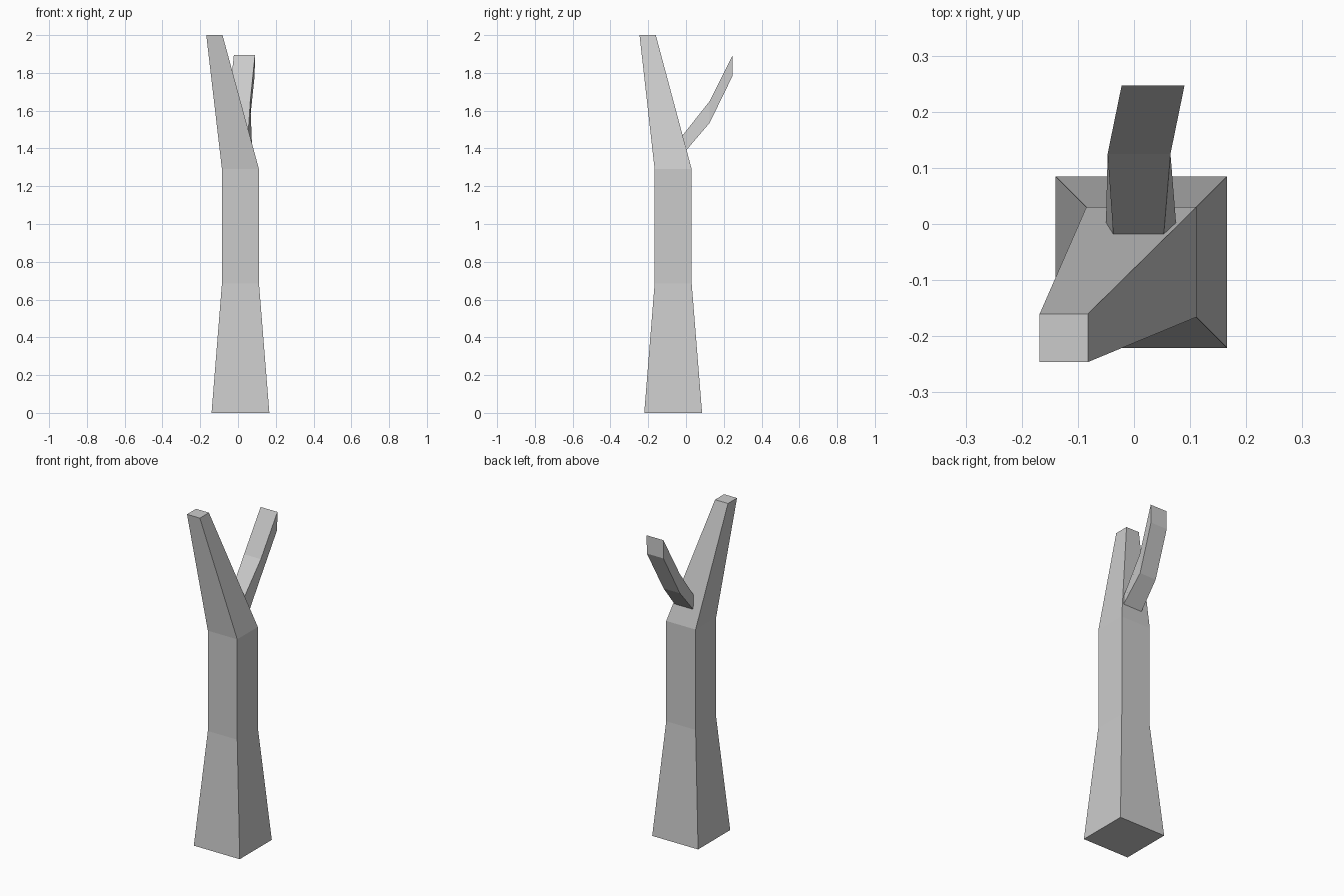
import bpy
import bmesh

cube = bpy.data.objects.get("Cube")
if cube:
    bpy.data.objects.remove(cube, do_unlink=True)

grey = bpy.data.materials.new("pale_grey")
grey.use_nodes = True
grey.diffuse_color = (0.6, 0.6, 0.6, 1)
grey.node_tree.nodes["Principled BSDF"].inputs["Base Color"].default_value = (0.6, 0.6, 0.6, 1)


def loft(name, rings, cap_start=True):
    """Skin four-cornered rings into a flat-shaded limb with a closed end."""
    bm = bmesh.new()
    loops = [[bm.verts.new(p) for p in ring] for ring in rings]
    for a, b in zip(loops, loops[1:]):
        for i in range(4):
            j = (i + 1) % 4
            bm.faces.new((a[i], a[j], b[j], b[i]))
    bm.faces.new(loops[-1])
    if cap_start:
        bm.faces.new(loops[0][::-1])
    bmesh.ops.recalc_face_normals(bm, faces=bm.faces)
    mesh = bpy.data.meshes.new(name)
    bm.to_mesh(mesh)
    bm.free()
    mesh.materials.append(grey)
    obj = bpy.data.objects.new(name, mesh)
    bpy.context.collection.objects.link(obj)
    return obj


def square(x, y, z, half):
    return [(x - half, y - half, z), (x + half, y - half, z),
            (x + half, y + half, z), (x - half, y + half, z)]


def branch_ring(top, bottom):
    """Each edge is (left x, right x, y, z)."""
    (a, b, y, z), (c, d, v, w) = top, bottom
    return [(c, v, w), (d, v, w), (b, y, z), (a, y, z)]


# Trunk: flared foot, straight middle, leaning tapered top
loft("trunk", [
    square(0.013, -0.068, 0, 0.153),
    square(0.013, -0.068, 0.685, 0.098),
    square(0.013, -0.068, 1.29, 0.098),
    square(-0.125, -0.203, 2, 0.043),
])

# Branch: bent limb leaving the back of the trunk, open where it joins
loft("branch", [
    branch_ring((-0.037, 0.053, -0.019, 1.468), (-0.05, 0.075, 0.001, 1.39)),
    branch_ring((-0.047, 0.065, 0.125, 1.65), (-0.047, 0.062, 0.125, 1.535)),
    branch_ring((-0.022, 0.09, 0.247, 1.895), (-0.022, 0.088, 0.247, 1.785)),
], cap_start=False)
